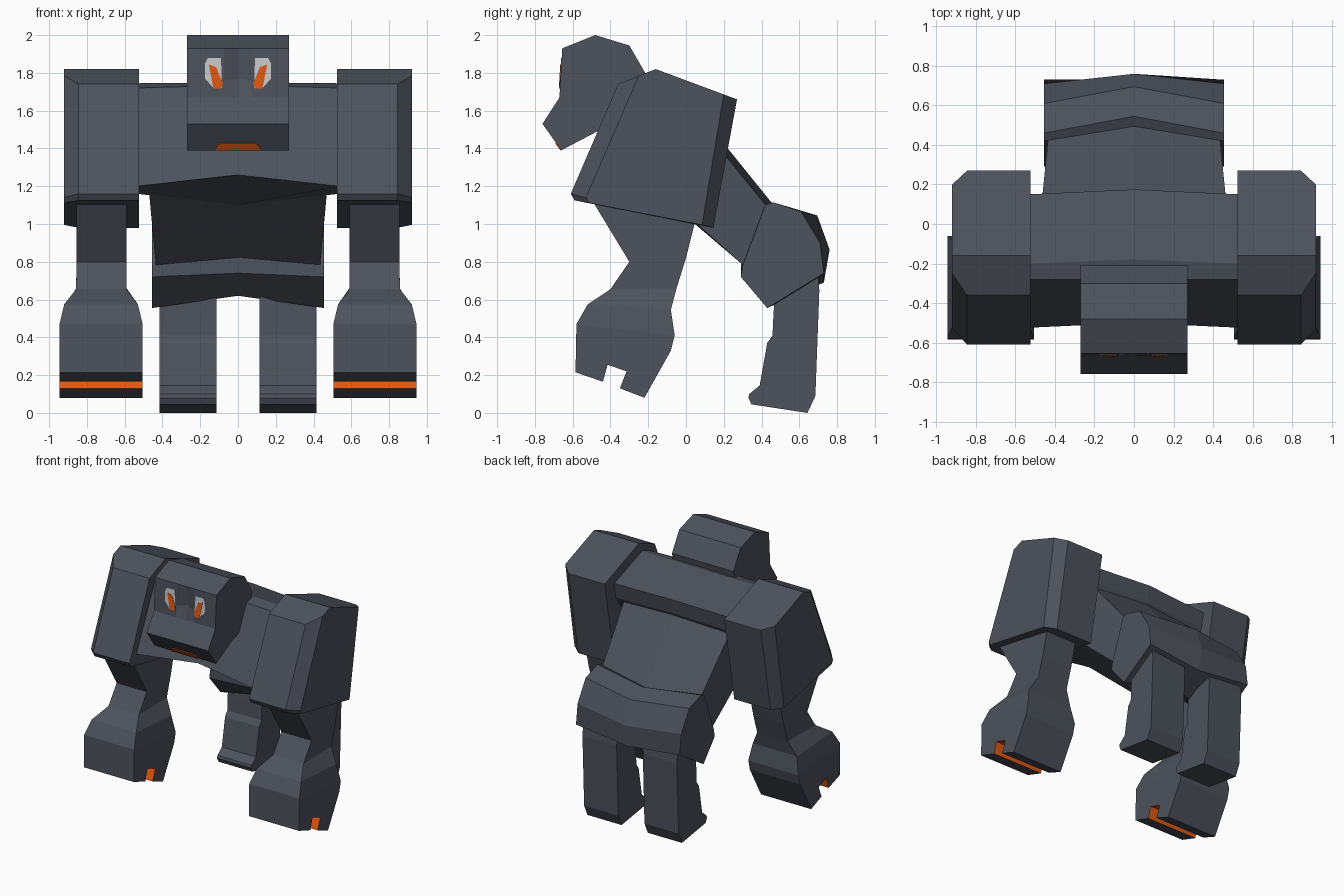
import bpy, bmesh


def material(name, rgb):
    m = bpy.data.materials.new(name)
    m.diffuse_color = (*rgb, 1.0)
    return m


STONE = material("slate grey", (0.074, 0.084, 0.107))
ORANGE = material("glow orange", (0.74, 0.10, 0.006))
WHITE = material("eye white", (0.58, 0.58, 0.60))


def loft(name, loops, mats=(STONE,), mirror=False, orange_sides=()):
    """Skin matching closed loops of 3D points, cap the ends, optionally mirror over x."""
    bm = bmesh.new()
    rings = [[bm.verts.new(p) for p in loop] for loop in loops]
    n = len(rings[0])
    for a, b in zip(rings, rings[1:]):
        for i in range(n):
            j = (i + 1) % n
            f = bm.faces.new((a[i], a[j], b[j], b[i]))
            f.material_index = 1 if i in orange_sides else 0
    bm.faces.new(rings[0][::-1])
    bm.faces.new(rings[-1])
    bmesh.ops.recalc_face_normals(bm, faces=bm.faces)
    me = bpy.data.meshes.new(name)
    bm.to_mesh(me)
    bm.free()
    for m in mats:
        me.materials.append(m)
    ob = bpy.data.objects.new(name, me)
    bpy.context.collection.objects.link(ob)
    if mirror:
        mod = ob.modifiers.new("mirror", 'MIRROR')
        mod.use_mirror_merge = False
    return ob


def at_x(x, profile):
    """Place a (y, z) side profile at the given x."""
    return [(x, y, z) for y, z in profile]


# Head: side profile with a dented nose bridge in the middle
head = [(-0.655, 1.93), (-0.48, 2.0), (-0.30, 1.945), (-0.21, 1.79), (-0.25, 1.58),
        (-0.47, 1.49), (-0.66, 1.39), (-0.76, 1.53), (-0.67, 1.67), (-0.665, 1.76)]
nose = head[:-1] + [(-0.625, 1.77)]
loft("head", [at_x(-0.27, head), at_x(-0.075, head), at_x(0, nose),
              at_x(0.075, head), at_x(0.27, head)])


# Eyes and mouth: thin plates lying on the sloping face planes
def eye_plate(name, outline, lift, mat):
    face_y = lambda z: -0.655 - (1.93 - z) * 0.0577
    loft(name, [[(x, face_y(z) + d, z) for x, z in outline] for d in (-lift, 0.001)],
         (mat,), mirror=True)


eye_plate("eye_white", [(0.09, 1.88), (0.16, 1.88), (0.175, 1.85), (0.175, 1.77),
                        (0.13, 1.72), (0.085, 1.72)], 0.003, WHITE)
eye_plate("eye_iris", [(0.115, 1.83), (0.155, 1.845), (0.13, 1.718), (0.09, 1.718),
                       (0.08, 1.74)], 0.006, ORANGE)
mouth = [(-0.118, 1.391), (0.118, 1.391), (0.112, 1.415), (0.09, 1.43), (-0.09, 1.43), (-0.112, 1.415)]
loft("mouth", [[(x, -0.66 - (z - 1.39) * 0.714 - 0.814 * d, z - 0.581 * d) for x, z in mouth]
               for d in (0.005, -0.001)], (ORANGE,))

# Chest between the shoulders, creased along the middle
chest_side = [(-0.20, 1.745), (0.15, 1.62), (0.13, 1.50), (-0.10, 1.16), (-0.525, 1.20), (-0.28, 1.72)]
chest_mid = [(-0.18, 1.75), (0.175, 1.64), (0.15, 1.52), (-0.07, 1.10), (-0.50, 1.26), (-0.28, 1.735)]
loft("chest", [at_x(-0.535, chest_side), at_x(0, chest_mid), at_x(0.535, chest_side)])


# Waist: ribs from the chest back to the pelvis
def rib(w, top_side, top_mid, low_side, low_mid):
    return [(-w, *top_side), (0, *top_mid), (w, *top_side),
            (w, *low_side), (0, *low_mid), (-w, *low_side)]


loft("waist", [rib(0.47, (0.08, 1.52), (0.10, 1.55), (-0.12, 1.16), (-0.07, 1.10)),
               rib(0.435, (0.43, 1.09), (0.50, 1.055), (0.305, 0.78), (0.295, 0.82))])

# Pelvis: side profile swelling toward the middle
pelvis_side = [(0.42, 1.10), (0.46, 1.115), (0.61, 1.065), (0.71, 0.90),
               (0.73, 0.74), (0.43, 0.555), (0.29, 0.72), (0.30, 0.78)]
pelvis_mid = [(0.49, 1.06), (0.545, 1.09), (0.695, 1.045), (0.76, 0.865),
              (0.73, 0.69), (0.50, 0.62), (0.295, 0.74), (0.29, 0.82)]
loft("pelvis", [at_x(-0.455, pelvis_side), at_x(0, pelvis_mid), at_x(0.455, pelvis_side)])

# Shoulders: tilted blocks with chamfered outer edges
block = [(-0.36, 1.74), (-0.16, 1.82), (0.27, 1.66), (0.145, 0.98), (-0.59, 1.125), (-0.61, 1.16)]
outer = [(-0.25, 1.785), (-0.16, 1.82), (0.20, 1.686), (0.085, 0.995), (-0.515, 1.112), (-0.53, 1.14)]
loft("shoulder", [at_x(0.525, block), at_x(0.845, block), at_x(0.92, outer)], mirror=True)


# Forearms: rectangular sections flaring out to the fist
def section(x0, x1, front, back):
    return [(x0, *front), (x1, *front), (x1, *back), (x0, *back)]


loft("forearm", [section(0.59, 0.855, (-0.50, 1.13), (0.06, 1.06)),
                 section(0.59, 0.855, (-0.30, 0.80), (0.0, 0.82)),
                 section(0.59, 0.857, (-0.40, 0.655), (-0.05, 0.66)),
                 section(0.53, 0.92, (-0.52, 0.575), (-0.08, 0.545)),
                 section(0.505, 0.945, (-0.58, 0.47), (-0.06, 0.41))], mirror=True)

# Fists: prism with an orange notch cut across the underside
fist = [(-0.58, 0.47), (-0.585, 0.215), (-0.44, 0.165), (-0.415, 0.255), (-0.315, 0.22),
        (-0.35, 0.13), (-0.22, 0.08), (-0.08, 0.33), (-0.06, 0.41)]
loft("fist", [at_x(0.505, fist), at_x(0.945, fist)], (STONE, ORANGE),
     mirror=True, orange_sides=(2, 3, 4))

# Hind legs with short toes
leg = [(0.47, 0.62), (0.463, 0.52), (0.458, 0.41), (0.43, 0.37), (0.39, 0.145), (0.335, 0.10),
       (0.33, 0.08), (0.347, 0.045), (0.643, 0.0), (0.685, 0.09), (0.706, 0.65), (0.70, 0.72)]
loft("hind_leg", [at_x(0.115, leg), at_x(0.415, leg)], mirror=True)
